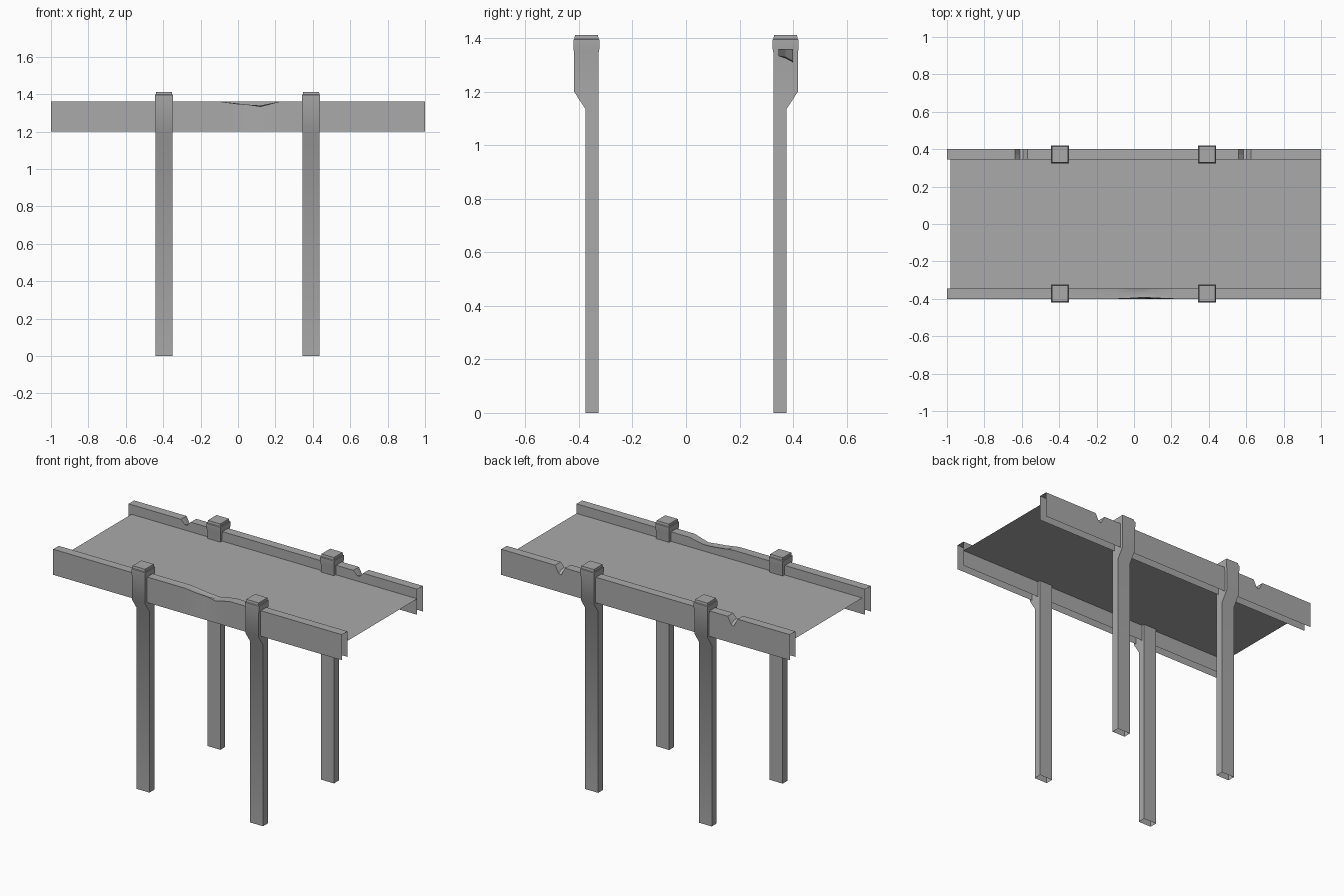
import bpy, bmesh, math

cube = bpy.data.objects.get("Cube")
if cube:
    bpy.data.objects.remove(cube, do_unlink=True)

grey = bpy.data.materials.new("concrete_grey")
grey.use_nodes = True
colour = (0.40, 0.40, 0.40, 1)
grey.diffuse_color = colour
grey.node_tree.nodes["Principled BSDF"].inputs["Base Color"].default_value = colour


def skin(name, rows, closed=False, cap=False, angle=None):
    """Join rows of points with quads; optionally close each row and cap the last."""
    bm = bmesh.new()
    vs = [[bm.verts.new(p) for p in row] for row in rows]
    n = len(rows[0])
    for a, b in zip(vs, vs[1:]):
        for i in range(n if closed else n - 1):
            j = (i + 1) % n
            bm.faces.new((a[i], a[j], b[j], b[i]))
    if cap:
        bm.faces.new(vs[-1])
    bmesh.ops.recalc_face_normals(bm, faces=bm.faces)
    # Open shells: turn the largest share of faces outward and up
    mid = sum((v.co.y for v in bm.verts)) / len(bm.verts)
    if sum(f.normal.z * f.calc_area() + f.normal.y * (f.calc_center_median().y - mid)
           for f in bm.faces) < 0:
        bmesh.ops.reverse_faces(bm, faces=bm.faces)
    me = bpy.data.meshes.new(name)
    bm.to_mesh(me)
    bm.free()
    me.materials.append(grey)
    ob = bpy.data.objects.new(name, me)
    bpy.context.collection.objects.link(ob)
    if angle:
        bpy.ops.object.select_all(action='DESELECT')
        ob.select_set(True)
        bpy.context.view_layer.objects.active = ob
        bpy.ops.object.shade_smooth_by_angle(angle=math.radians(angle))
    return ob


BOTTOM, TOP, OUTER, INNER = 1.20, 1.36, 0.40, 0.345


def beam(name, side, stations, angle=None):
    """Open channel; each station is x, sink of outer, middle and inner top, inward push."""
    rows = []
    for x, so, sm, si, push in stations:
        out = OUTER - push
        rows.append([(x, side * y, z) for y, z in (
            (OUTER, BOTTOM), (out, TOP - so), ((out + INNER) / 2, TOP - sm),
            (INNER, TOP - si), (INNER, BOTTOM))])
    return skin(name, rows, angle=angle)


def notch(x):
    """V-shaped chip across the top of a beam."""
    return [(x - 0.032, 0, 0, 0, 0), (x - 0.005, 0.05, 0.035, 0.026, 0),
            (x + 0.012, 0.046, 0.03, 0.026, 0), (x + 0.036, 0, 0, 0, 0)]


# Side beams: one bent at the middle, one chipped twice
beam("front_beam", -1, [(-1, 0, 0, 0, 0), (-0.09, 0, 0, 0, 0),
     (0.0, 0.012, 0.018, 0.010, 0.004), (0.05, 0.015, 0.026, 0.016, 0.008),
     (0.12, 0.026, 0.024, 0.020, 0.004), (0.22, 0, 0, 0, 0), (1, 0, 0, 0, 0)], 30)
beam("back_beam", 1, [(-1, 0, 0, 0, 0)] + notch(-0.605) + notch(0.59) + [(1, 0, 0, 0, 0)])

# Deck sheet between the beams
skin("deck", [[(x, y, 1.30) for y in (-INNER, INNER)] for x in (-0.98, 1.0)])

# Posts: hollow shaft, outward flare and rounded cap; z, inner y, outer y, half width
POST = [(0, 0.327, 0.375, 0.045), (1.135, 0.327, 0.375, 0.045),
        (1.20, 0.327, 0.418, 0.045), (1.345, 0.327, 0.418, 0.045),
        (1.365, 0.323, 0.421, 0.048), (1.395, 0.323, 0.421, 0.048),
        (1.398, 0.327, 0.417, 0.044), (1.413, 0.329, 0.415, 0.043)]
for end, cx in (("right", -0.396), ("left", 0.391)):
    for face, s in (("front", -1), ("back", 1)):
        rows = [[(cx - w, s * a, z), (cx + w, s * a, z), (cx + w, s * b, z), (cx - w, s * b, z)]
                for z, a, b, w in POST]
        skin(f"{face}_{end}_post", rows, closed=True, cap=True, angle=40)
